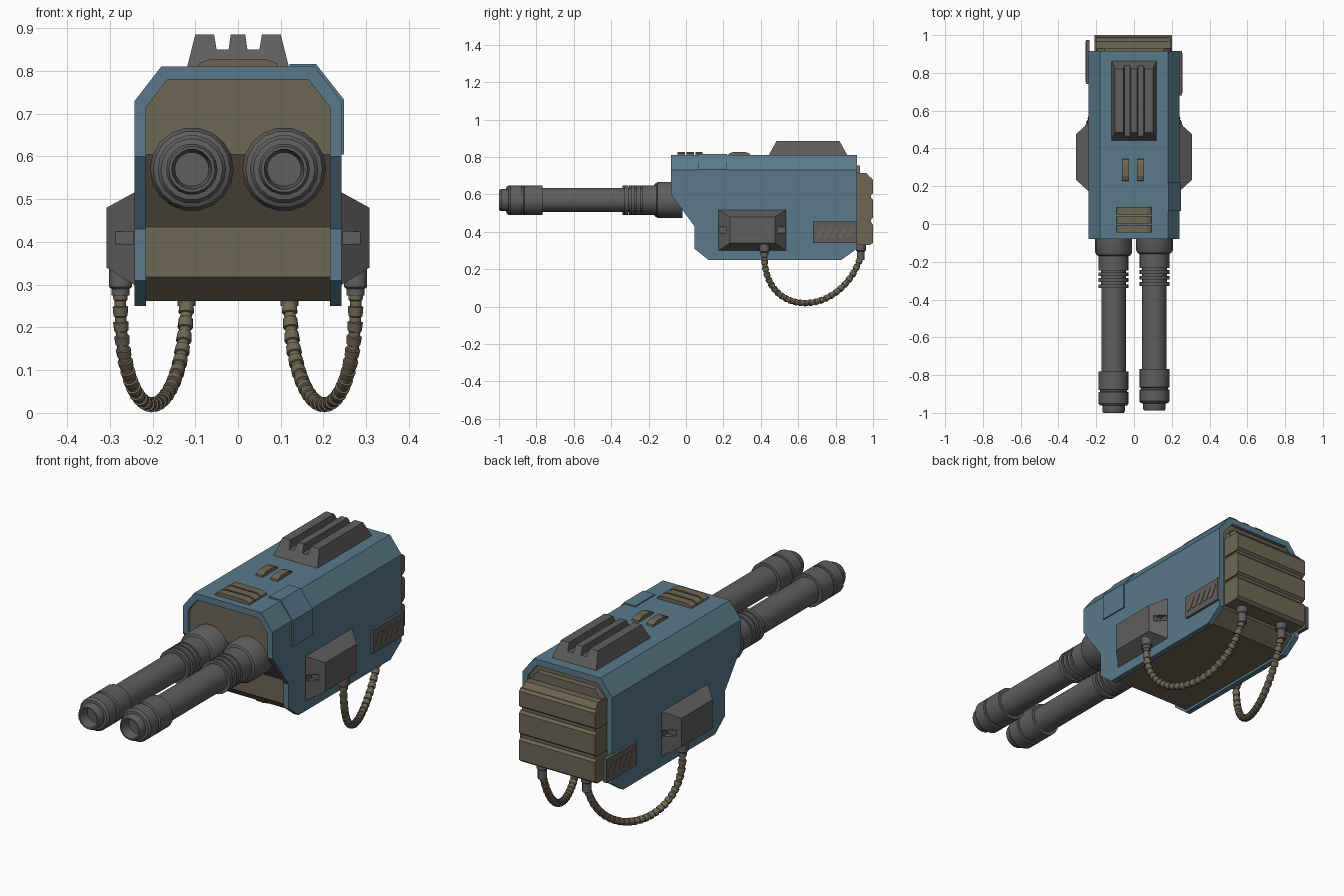
import bpy, bmesh, math
from mathutils import Vector
from mathutils.geometry import interpolate_bezier

if "Cube" in bpy.data.objects:
    bpy.data.objects.remove(bpy.data.objects["Cube"])


def material(name, rgb):
    m = bpy.data.materials.new(name)
    m.use_nodes = True
    m.diffuse_color = (*rgb, 1)
    m.node_tree.nodes["Principled BSDF"].inputs["Base Color"].default_value = (*rgb, 1)
    return m


BLUE = material("blue paint", (0.10, 0.195, 0.26))
OLIVE = material("olive metal", (0.158, 0.135, 0.09))
GREY = material("gun grey", (0.118, 0.112, 0.11))


def finish(name, bm, mat):
    bmesh.ops.recalc_face_normals(bm, faces=bm.faces)
    me = bpy.data.meshes.new(name)
    bm.to_mesh(me)
    bm.free()
    me.materials.append(mat)
    ob = bpy.data.objects.new(name, me)
    bpy.context.collection.objects.link(ob)
    return ob


def solid(name, loop_a, loop_b, mat):
    """Closed solid joining two matching outlines."""
    bm = bmesh.new()
    a = [bm.verts.new(p) for p in loop_a]
    b = [bm.verts.new(p) for p in loop_b]
    bm.faces.new(a)
    bm.faces.new(b)
    for i in range(len(a)):
        j = (i + 1) % len(a)
        bm.faces.new((a[i], a[j], b[j], b[i]))
    return finish(name, bm, mat)


def prism_x(name, pts, lo, hi, mat):
    return solid(name, [(lo, y, z) for y, z in pts], [(hi, y, z) for y, z in pts], mat)


def prism_y(name, pts, lo, hi, mat):
    return solid(name, [(x, lo, z) for x, z in pts], [(x, hi, z) for x, z in pts], mat)


def rect(a0, a1, b0, b1):
    return [(a0, b0), (a1, b0), (a1, b1), (a0, b1)]


def loft(name, rings, mat, sides=18):
    """Round part through rings of (centre, direction, radius)."""
    bm = bmesh.new()
    loops = []
    for c, d, r in rings:
        d = Vector(d).normalized()
        u = (Vector((1, 0, 0)) - d * d.x).normalized()
        v = d.cross(u)
        loops.append([bm.verts.new(Vector(c) + r * (u * math.cos(t) + v * math.sin(t)))
                      for t in (math.tau * k / sides for k in range(sides))])
    for a, b in zip(loops, loops[1:]):
        for i in range(sides):
            j = (i + 1) % sides
            bm.faces.new((a[i], a[j], b[j], b[i]))
    bm.faces.new(loops[0])
    bm.faces.new(loops[-1])
    ob = finish(name, bm, mat)
    bpy.ops.object.select_all(action="DESELECT")
    ob.select_set(True)
    bpy.context.view_layer.objects.active = ob
    bpy.ops.object.shade_smooth_by_angle(angle=math.radians(32))
    return ob


def boolean(ob, cutter, operation):
    mod = ob.modifiers.new("cut", "BOOLEAN")
    mod.operation, mod.solver, mod.object = operation, "EXACT", cutter
    result = bpy.data.meshes.new_from_object(
        ob.evaluated_get(bpy.context.evaluated_depsgraph_get()))
    ob.modifiers.clear()
    ob.data = result
    bpy.data.objects.remove(cutter)


def hull_section(w, bottom, shoulder, top_w, top):
    return [(-w, bottom), (w, bottom), (w, shoulder), (top_w, top), (-top_w, top), (-w, shoulder)]


# Armoured shell: side outline crossed with a chamfered section, then hollowed
side = [(-0.08, 0.81), (-0.08, 0.60), (0.045, 0.43), (0.045, 0.31), (0.12, 0.25),
        (0.83, 0.25), (0.915, 0.31), (0.915, 0.81)]
inner = hull_section(0.215, 0.2, 0.715, 0.165, 0.78)
shell = prism_x("armour_shell", side, -0.3, 0.3, BLUE)
boolean(shell, prism_y("cutter", hull_section(0.242, 0.2, 0.73, 0.18, 0.81), -0.2, 1.1, BLUE),
        "INTERSECT")
boolean(shell, prism_y("cutter", inner, -0.2, 1.1, BLUE), "DIFFERENCE")

# Olive core filling the shell, slightly recessed
core_side = [(-0.062, 0.9), (-0.062, 0.605), (0.06, 0.435), (0.06, 0.318), (0.125, 0.262),
             (0.825, 0.262), (0.9, 0.318), (0.9, 0.9)]
core = prism_x("inner_core", core_side, -0.3, 0.3, OLIVE)
boolean(core, prism_y("cutter", hull_section(0.217, 0.2, 0.716, 0.166, 0.782), -0.2, 1.1, OLIVE),
        "INTERSECT")

# Raised panel folded over the left shoulder
t = 0.006
prism_y("shoulder_panel",
        [(0.12, 0.8), (0.12, 0.81 + t), (0.183, 0.81 + t), (0.242 + t, 0.733),
         (0.242 + t, 0.605), (0.235, 0.605), (0.235, 0.728), (0.177, 0.8)], 0.068, 0.22, BLUE)

# Cooling fins on the roof, with sloping ends
half = [(0.12, 0.805), (0.1, 0.885), (0.056, 0.885), (0.05, 0.85), (0.022, 0.85), (0.017, 0.885)]
fins = half + [(-x, z) for x, z in reversed(half)]
lean = lambda z: (z - 0.805) * 0.55
solid("roof_cooling_fins", [(x, 0.44 + lean(z), z) for x, z in fins],
      [(x, 0.865 - lean(z), z) for x, z in fins], GREY)

# Roof vents: three crosswise strips and two lengthwise strips
strip = lambda a, b: [(a, 0.805), (a + 0.004, 0.818), (a + 0.03, 0.828),
                      (b - 0.03, 0.828), (b - 0.004, 0.818), (b, 0.805)]
for i, y in enumerate((-0.045, 0.003, 0.05)):
    prism_y(f"roof_cross_vent_{i}", strip(-0.095, 0.095), y, y + 0.039, OLIVE)
for i, x in enumerate((-0.063, 0.016)):
    prism_x(f"roof_long_vent_{i}", strip(0.225, 0.345), x, x + 0.037, OLIVE)

# Stacked rear block with a stepped cap
prism_x("rear_block", [(0.89, 0.335), (0.978, 0.335), (0.988, 0.345), (0.988, 0.685),
                       (0.965, 0.715), (0.89, 0.715)], -0.2, 0.192, OLIVE)
for i, (lo, hi) in enumerate(((0.33, 0.45), (0.462, 0.582), (0.594, 0.69))):
    prism_x(f"rear_band_{i}", [(0.89, lo), (0.985, lo), (1.0, lo + 0.012), (1.0, hi - 0.012),
                               (0.99, hi), (0.89, hi)], -0.21, 0.2, OLIVE)
prism_y("rear_cap", hull_section(0.195, 0.6, 0.715, 0.155, 0.755), 0.89, 0.93, OLIVE)

# Twin barrels: radius and y along the length, ending in a hollow bore
barrel = [(0.098, -0.03), (0.098, -0.15), (0.09, -0.165), (0.08, -0.17), (0.08, -0.245),
          (0.066, -0.245), (0.066, -0.256), (0.08, -0.256), (0.08, -0.276), (0.066, -0.276),
          (0.066, -0.287), (0.08, -0.287), (0.08, -0.306), (0.066, -0.306), (0.066, -0.32),
          (0.08, -0.32), (0.08, -0.34), (0.065, -0.34), (0.065, -0.78), (0.08, -0.78),
          (0.08, -0.875), (0.072, -0.88), (0.072, -0.888), (0.08, -0.89), (0.08, -0.95),
          (0.072, -0.96), (0.06, -0.962), (0.06, -0.99), (0.054, -1.0), (0.047, -1.0),
          (0.04, -0.95)]
for name, x, shift in (("right_barrel", -0.108, 0), ("left_barrel", 0.108, 0.012)):
    loft(name, [((x, y + shift, 0.57), (0, -1, 0), r) for r, y in barrel], GREY)

for word, s in (("left", 1), ("right", -1)):
    # Side housing with notched ends
    house = solid(f"{word}_side_housing",
                  [(s * 0.235, y, z) for y, z in rect(0.168, 0.54, 0.295, 0.52)],
                  [(s * 0.308, y, z) for y, z in rect(0.235, 0.475, 0.34, 0.48)], GREY)
    for lo, hi in ((0.1, 0.215), (0.49, 0.6)):
        boolean(house, prism_x("cutter", rect(lo, hi, 0.395, 0.425), s * 0.245, s * 0.4, GREY),
                "DIFFERENCE")

    # Louvred side vent with slanted slits
    y0 = 0.68 if s > 0 else 0.74
    face = s * 0.254
    prism_x(f"{word}_vent_plate", rect(y0, y0 + 0.235, 0.34, 0.455), s * 0.235, face, GREY)
    for i in range(5):
        c = y0 + 0.038 + i * 0.04
        d = 0.016 * s
        prism_x(f"{word}_vent_slit_{i}",
                [(c - d - 0.009, 0.37), (c - d + 0.011, 0.37),
                 (c + d + 0.011, 0.425), (c + d - 0.009, 0.425)],
                face - s * 0.002, face + s * 0.003, OLIVE)

    # Ribbed hose sagging between the housing and the rear block
    path = interpolate_bezier(Vector((s * 0.275, 0.42, 0.29)), Vector((s * 0.285, 0.40, -0.068)),
                              Vector((s * 0.125, 0.83, -0.068)), Vector((s * 0.12, 0.935, 0.27)), 27)
    rings = []
    for a, b in zip(path, path[1:]):
        d = b - a
        rings += [(a, d, 0.0135), (a + d * 0.05, d, 0.018),
                  (a + d * 0.65, d, 0.0165), (a + d * 0.7, d, 0.0135)]
    loft(f"{word}_hose", rings, OLIVE, 12)

    # Hose end fittings
    for part, x, y, top in (("front", 0.275, 0.42, 0.335), ("rear", 0.12, 0.935, 0.34)):
        low = top - 0.09 if part == "rear" else top - 0.06
        steps = ((0.027, top), (0.027, top - 0.04), (0.021, top - 0.045), (0.021, low))
        loft(f"{word}_{part}_hose_fitting",
             [((s * x, y, z), (0, 0, -1), r) for r, z in steps], GREY, 14)
